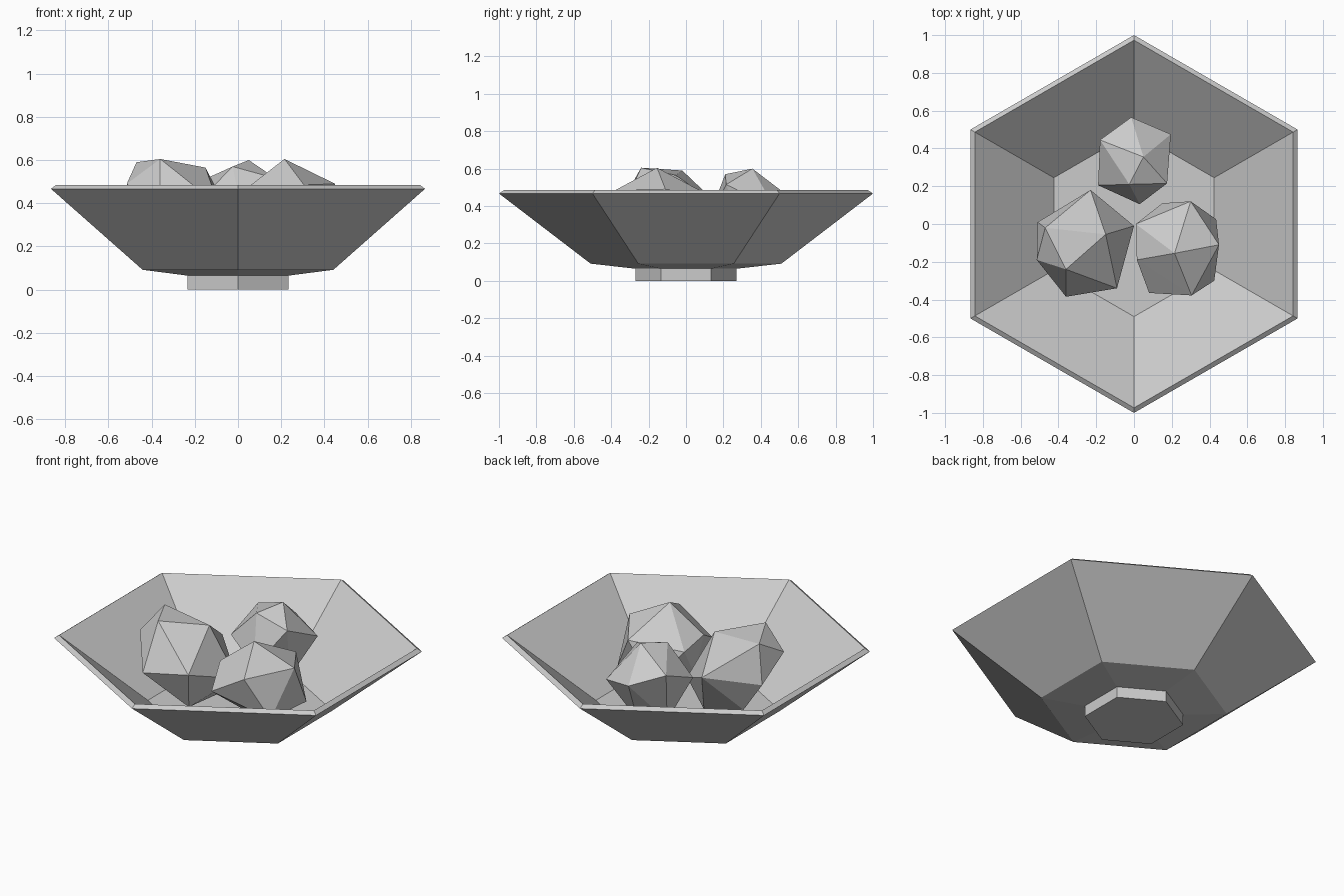
import bpy, bmesh
from math import cos, sin, pi

if "Cube" in bpy.data.objects:
    bpy.data.objects.remove(bpy.data.objects["Cube"])


def finish(name, bm):
    bmesh.ops.recalc_face_normals(bm, faces=bm.faces[:])
    mesh = bpy.data.meshes.new(name)
    bm.to_mesh(mesh)
    bm.free()
    obj = bpy.data.objects.new(name, mesh)
    bpy.context.collection.objects.link(obj)
    return obj


def hex_lathe(name, profile):
    """Six-sided solid of revolution from (radius, z) pairs, capped at both ends."""
    bm = bmesh.new()
    rings = [[bm.verts.new((r * cos(pi / 6 + k * pi / 3), r * sin(pi / 6 + k * pi / 3), z))
              for k in range(6)] for r, z in profile]
    for a, b in zip(rings, rings[1:]):
        for k in range(6):
            n = (k + 1) % 6
            bm.faces.new((a[k], a[n], b[n], b[k]))
    bm.faces.new(rings[0])
    bm.faces.new(rings[-1])
    return finish(name, bm)


def faceted_lump(name, corners):
    """Irregular twenty-sided lump wrapped around twelve corners."""
    bm = bmesh.new()
    for c in corners:
        bm.verts.new(c)
    res = bmesh.ops.convex_hull(bm, input=bm.verts[:])
    loose = [v for v in bm.verts if not v.link_faces]
    bmesh.ops.delete(bm, geom=loose, context='VERTS')
    return finish(name, bm)


# Bowl: foot, underside, flared wall, bevelled rim, inner wall and floor
hex_lathe("bowl", [(0.27, 0.0), (0.27, 0.065), (0.51, 0.092), (1.0, 0.467),
                   (0.973, 0.485), (0.49, 0.115)])

# Fruit: corners listed from top to bottom
faceted_lump("fruit_left", [
    (-.47, -.02, .59), (-.36, -.24, .605), (-.15, -.055, .565),
    (-.515, -.19, .49), (-.23, .18, .40), (-.09, -.34, .39),
    (-.51, .01, .365), (-.36, -.385, .35), (0, -.01, .27),
    (-.38, 0, .18), (-.15, -.25, .15), (-.14, .03, .13)])
faceted_lump("fruit_right", [
    (.215, -.155, .605), (.01, 0, .42), (.30, .12, .46), (.45, -.11, .49),
    (.305, -.378, .485), (.015, -.19, .45),
    (.15, .11, .25), (.435, .025, .235), (.425, -.30, .25),
    (.08, -.365, .35), (.03, -.12, .24), (.22, -.1, .12)])
faceted_lump("fruit_back", [
    (.05, .355, .6), (-.025, .21, .57), (.175, .215, .515),
    (-.18, .445, .5), (-.015, .565, .44), (.195, .475, .39),
    (-.19, .205, .40), (.03, .105, .30),
    (.11, .33, .18), (-.12, .35, .18), (.02, .43, .18), (0, .27, .13)])
